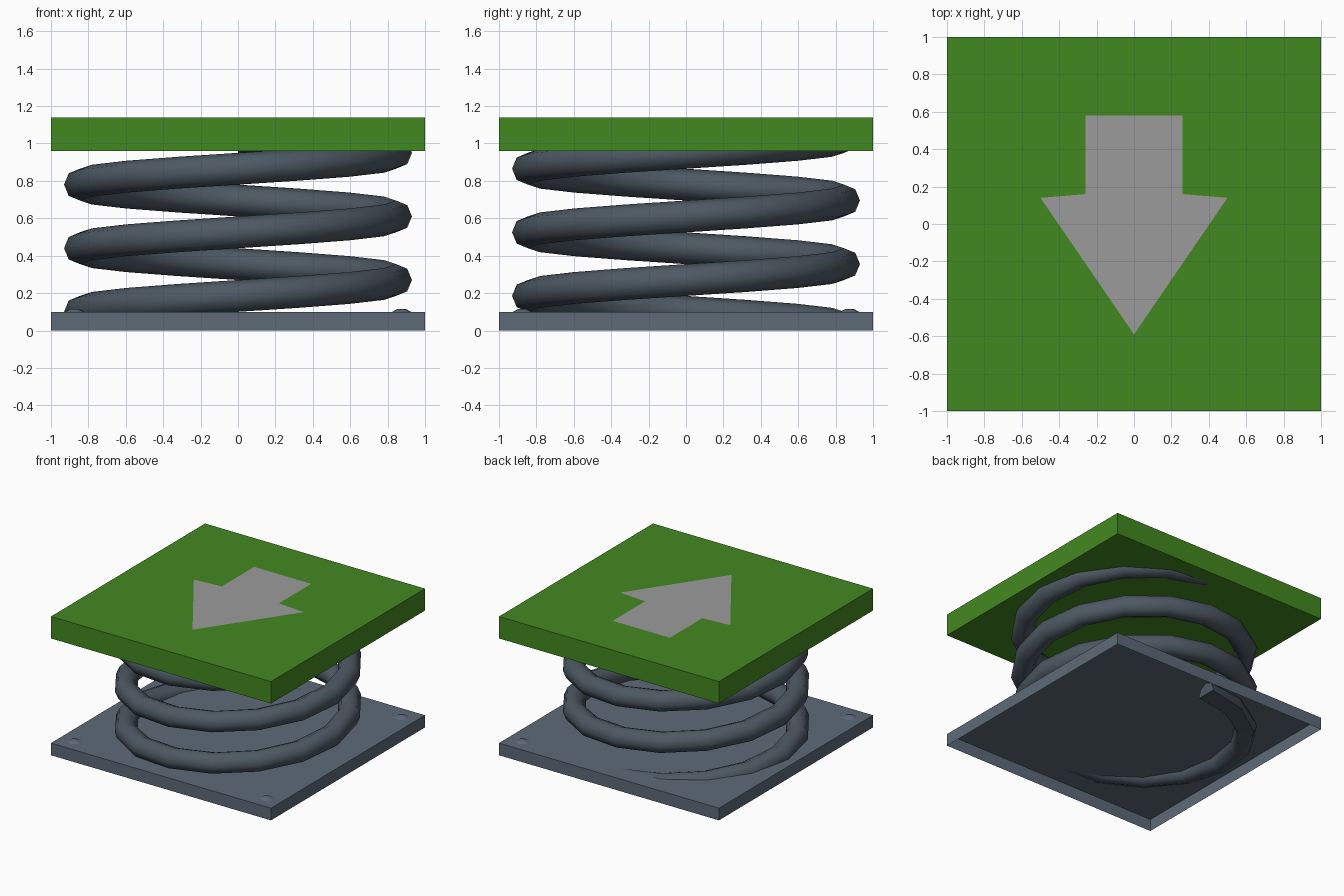
import bpy, bmesh, math
from math import sin, cos, pi

if "Cube" in bpy.data.objects:
    bpy.data.objects.remove(bpy.data.objects["Cube"])


def material(name, rgb):
    m = bpy.data.materials.new(name)
    m.diffuse_color = (*rgb, 1)
    m.use_nodes = True
    m.node_tree.nodes["Principled BSDF"].inputs["Base Color"].default_value = m.diffuse_color
    return m


STEEL = material("blue_grey_steel", (0.11, 0.145, 0.19))
DARK = material("dark_steel", (0.075, 0.1, 0.125))
GREEN = material("green_paint", (0.055, 0.25, 0.014))
GREY = material("arrow_grey", (0.33, 0.33, 0.33))


def finish(bm, name, mat, smooth=False):
    bmesh.ops.recalc_face_normals(bm, faces=bm.faces[:])
    me = bpy.data.meshes.new(name)
    bm.to_mesh(me)
    bm.free()
    me.materials.append(mat)
    ob = bpy.data.objects.new(name, me)
    bpy.context.collection.objects.link(ob)
    if smooth:
        bpy.context.view_layer.objects.active = ob
        ob.select_set(True)
        bpy.ops.object.shade_smooth_by_angle(angle=math.radians(50))
        ob.select_set(False)
    return ob


def plate(name, z0, z1, mat, open_bottom=False):
    bm = bmesh.new()
    bmesh.ops.create_cube(bm, size=2)
    for v in bm.verts:
        v.co.z = z1 if v.co.z > 0 else z0
    finish_faces = [f for f in bm.faces if all(v.co.z == z0 for v in f.verts)]
    ob_normals_ok = bm.faces
    bmesh.ops.recalc_face_normals(bm, faces=ob_normals_ok[:])
    if open_bottom:
        bmesh.ops.delete(bm, geom=finish_faces, context='FACES')
    return finish(bm, name, mat)


# Base tray (open underneath) and green launch plate
plate("base_tray", 0, 0.1, STEEL, open_bottom=True)
plate("top_plate", 0.96, 1.14, GREEN)

# Coil spring: three turns starting at the back, ground flat at the foot
R, r, sides, steps, turns, pitch, z_start = 0.845, 0.085, 8, 16, 3, 0.34, 0.015
bm = bmesh.new()
rings = []
for i in range(steps * turns + 1):
    a = pi / 2 + 2 * pi * i / steps
    z = z_start + pitch * i / steps
    ring = []
    for k in range(sides):
        t = 2 * pi * k / sides
        d = R + r * cos(t)
        ring.append(bm.verts.new((d * cos(a), d * sin(a), z + r * sin(t))))
    rings.append(ring)
for p, q in zip(rings, rings[1:]):
    for k in range(sides):
        n = (k + 1) % sides
        bm.faces.new((p[k], q[k], q[n], p[n]))
bm.faces.new(rings[0])
bm.faces.new(rings[-1])
cut = bmesh.ops.bisect_plane(bm, geom=bm.verts[:] + bm.edges[:] + bm.faces[:],
                             plane_co=(0, 0, 0.002), plane_no=(0, 0, -1), clear_outer=True)
edges = [e for e in cut["geom_cut"] if isinstance(e, bmesh.types.BMEdge)]
bmesh.ops.holes_fill(bm, edges=edges)
finish(bm, "coil_spring", DARK, smooth=True)

# Direction arrow on the top plate, mirrored half outline
half = [(0.26, 0.58), (0.26, 0.16), (0.5, 0.14)]
outline = half + [(0, -0.59)] + [(-x, y) for x, y in reversed(half)]
bm = bmesh.new()
f = bm.faces.new([bm.verts.new((x, y, 1.142)) for x, y in outline])
f.normal_update()
if f.normal.z < 0:
    f.normal_flip()
me = bpy.data.meshes.new("direction_arrow")
bm.to_mesh(me)
bm.free()
me.materials.append(GREY)
bpy.context.collection.objects.link(bpy.data.objects.new("direction_arrow", me))

# Low domed bolts at the base corners
for i, (x, y) in enumerate([(-1, -1), (1, -1), (1, 1)]):
    bm = bmesh.new()
    bmesh.ops.create_cone(bm, cap_ends=True, segments=12, radius1=0.05, radius2=0.025, depth=0.014)
    for v in bm.verts:
        v.co.x += 0.875 * x
        v.co.y += 0.875 * y
        v.co.z += 0.107
    finish(bm, f"corner_bolt_{i + 1}", STEEL, smooth=True)
